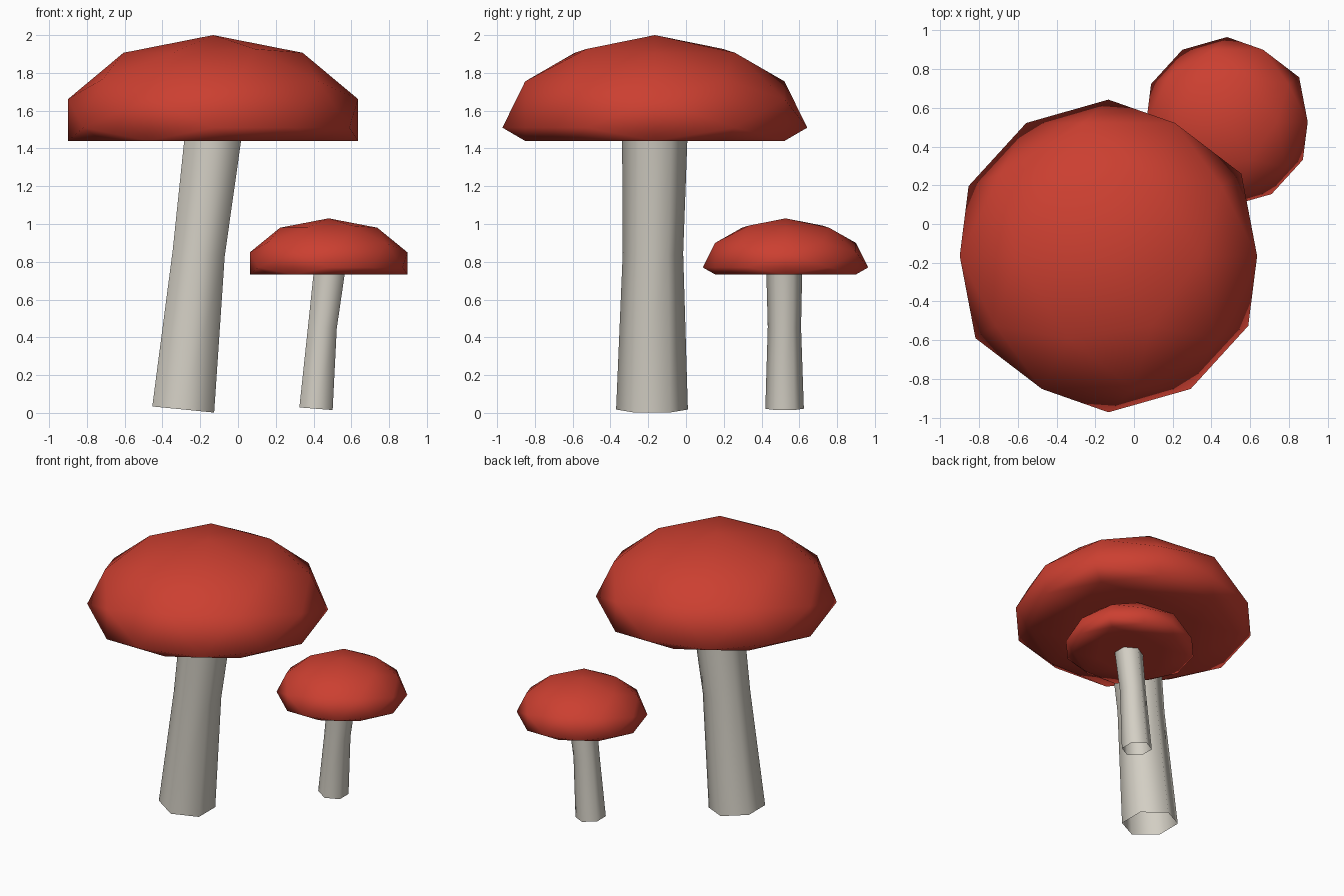
import bpy, bmesh
from math import cos, sin, atan2, radians
from mathutils import Matrix, Vector

if "Cube" in bpy.data.objects:
    bpy.data.objects.remove(bpy.data.objects["Cube"])


def material(name, rgb):
    m = bpy.data.materials.new(name)
    m.diffuse_color = (*rgb, 1)
    m.use_nodes = True
    m.node_tree.nodes["Principled BSDF"].inputs["Base Color"].default_value = m.diffuse_color
    return m


def add_object(name, bm, mat):
    bmesh.ops.recalc_face_normals(bm, faces=bm.faces)
    for f in bm.faces:
        f.smooth = True
    me = bpy.data.meshes.new(name)
    bm.to_mesh(me)
    bm.free()
    me.materials.append(mat)
    ob = bpy.data.objects.new(name, me)
    bpy.context.collection.objects.link(ob)
    return ob


# Cap: icosphere lying on its side, underside pressed flat, then squashed
def cap(name, centre, radius, height, mat):
    bm = bmesh.new()
    bmesh.ops.create_icosphere(bm, subdivisions=2, radius=1,
                               matrix=Matrix.Rotation(radians(90), 4, 'X'))
    for v in bm.verts:
        v.co.z = max(v.co.z, -0.143)
        v.co = Vector(centre) + Vector((v.co.x * radius, v.co.y * radius, v.co.z * height))
    return add_object(name, bm, mat)


# Stem: open six-sided tube through three tilted rings (x, y, z, radius)
def stem(name, stations, mat, sides=6):
    bm = bmesh.new()
    rings = []
    for i, (x, y, z, r) in enumerate(stations):
        a, b = stations[max(i - 1, 0)], stations[min(i + 1, len(stations) - 1)]
        tilt = Matrix.Rotation(atan2(b[0] - a[0], b[2] - a[2]), 3, 'Y')
        ring = []
        for k in range(sides):
            t = radians(90 + 360 * k / sides)
            ring.append(bm.verts.new(Vector((x, y, z)) + tilt @ Vector((r * cos(t), r * sin(t), 0))))
        rings.append(ring)
    for lo, hi in zip(rings, rings[1:]):
        for k in range(sides):
            n = (k + 1) % sides
            bm.faces.new((lo[k], lo[n], hi[n], hi[k]))
    return add_object(name, bm, mat)


red = material("cap_red", (0.6, 0.05, 0.03))
cream = material("stem_cream", (0.65, 0.62, 0.55))

# Large mushroom
cap("large_cap", (-0.132, -0.165, 1.51), 0.807, 0.49, red)
stem("large_stem", [(-0.29, -0.18, 0.018, 0.19),
                    (-0.208, -0.175, 0.845, 0.16),
                    (-0.115, -0.163, 1.6, 0.176)], cream)

# Small mushroom
cap("small_cap", (0.48, 0.527, 0.77), 0.438, 0.26, red)
stem("small_stem", [(0.413, 0.522, 0.022, 0.102),
                    (0.447, 0.521, 0.455, 0.088),
                    (0.494, 0.52, 0.83, 0.097)], cream)
